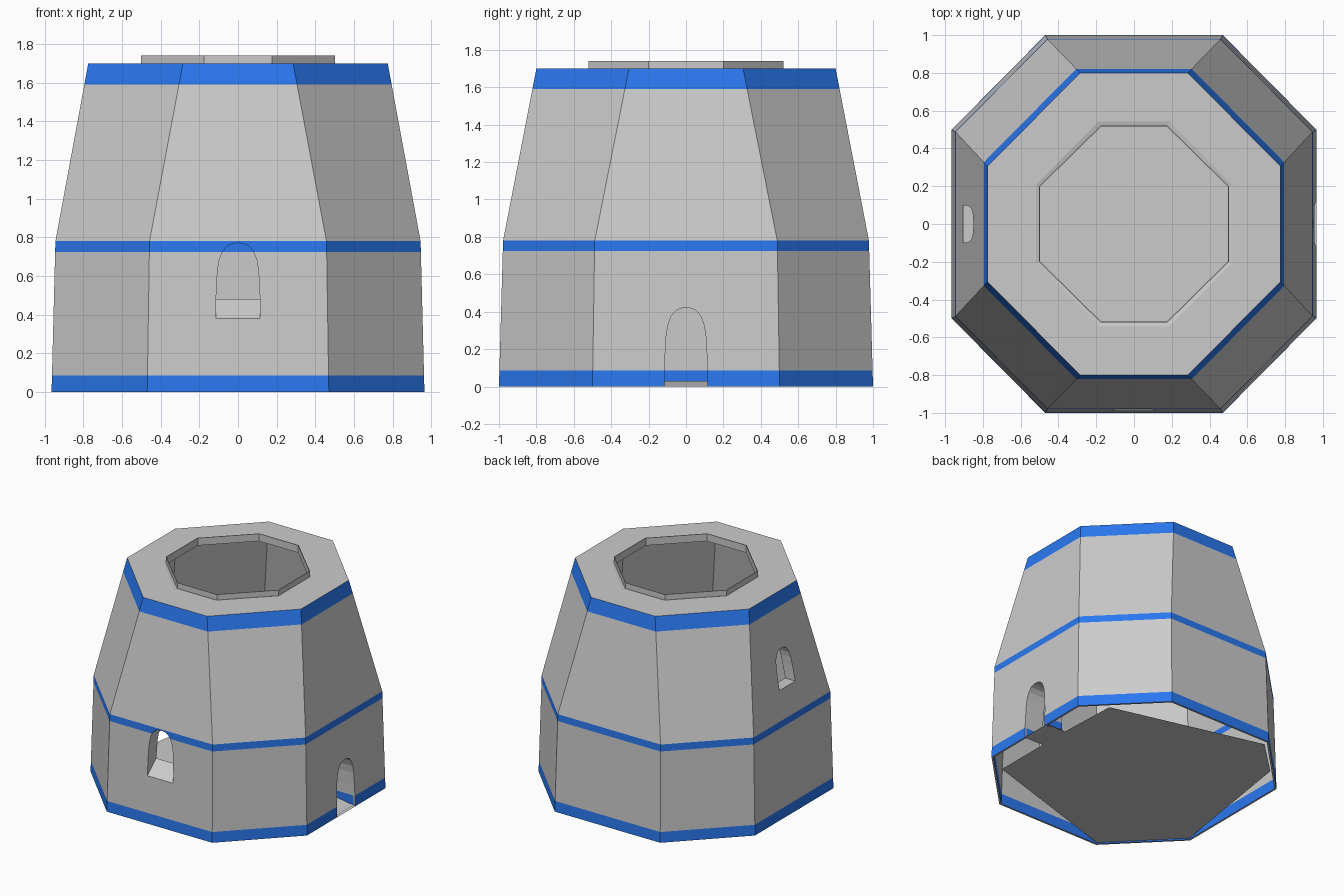
import bpy, bmesh

if "Cube" in bpy.data.objects:
    bpy.data.objects.remove(bpy.data.objects["Cube"])

grey = bpy.data.materials.new("stone")
grey.diffuse_color = (0.8, 0.8, 0.8, 1)
grey.use_nodes = True
grey.node_tree.nodes["Principled BSDF"].inputs["Base Color"].default_value = grey.diffuse_color
blue = bpy.data.materials.new("blue_paint")
blue.diffuse_color = (0.023, 0.19, 0.88, 1)
blue.use_nodes = True
blue.node_tree.nodes["Principled BSDF"].inputs["Base Color"].default_value = blue.diffuse_color
BANDS = [(-0.01, 0.085), (0.725, 0.78), (1.59, 1.71)]


def in_band(z):
    return int(any(lo < z < hi for lo, hi in BANDS))


def add_mesh(name, bm):
    bmesh.ops.recalc_face_normals(bm, faces=bm.faces)
    me = bpy.data.meshes.new(name)
    bm.to_mesh(me)
    bm.free()
    me.materials.append(grey)
    me.materials.append(blue)
    ob = bpy.data.objects.new(name, me)
    bpy.context.collection.objects.link(ob)
    return ob


# Outer wall sizes: z, half width x, half depth y, corner x, corner y
KEYS = [(0, 0.965, 1.0, 0.47, 0.5), (0.78, 0.945, 0.978, 0.458, 0.488),
        (1.70, 0.775, 0.80, 0.285, 0.305)]


def wall(z, inset=0.0):
    lo, hi = (KEYS[0], KEYS[1]) if z <= 0.78 else (KEYS[1], KEYS[2])
    t = (z - lo[0]) / (hi[0] - lo[0])
    v = [p + (q - p) * t for p, q in zip(lo, hi)]
    return (z, v[1] - inset, v[2] - inset, v[3] - inset * 0.41, v[4] - inset * 0.41)


def ring(bm, row):
    z, A, B, a, b = row
    pts = [(a, -B), (A, -b), (A, b), (a, B), (-a, B), (-A, b), (-A, -b), (-a, -B)]
    return [bm.verts.new((x, y, z)) for x, y in pts]


# Tower shell: octagonal rows up the outside, over the lid and rim, down the inside
levels = [0, 0.085, 0.725, 0.78, 1.59]
T = 0.015
rows = [wall(z) for z in levels + [1.70]]
rows += [(1.70, 0.518, 0.543, 0.188, 0.208), (1.695, 0.503, 0.522, 0.176, 0.2),
         (1.74, 0.503, 0.522, 0.176, 0.2), (1.74, 0.497, 0.516, 0.174, 0.198),
         (1.68, 0.497, 0.516, 0.174, 0.198)]
rows += [wall(1.68, T)] + [wall(z, T) for z in reversed(levels)]
bm = bmesh.new()
loops = [ring(bm, r) for r in rows]
for i, lo in enumerate(loops):
    j = (i + 1) % len(loops)
    hi = loops[j]
    is_wall = rows[i][0] != rows[j][0] and not 5 < i < 11
    for k in range(8):
        n = (k + 1) % 8
        f = bm.faces.new((lo[k], lo[n], hi[n], hi[k]))
        f.material_index = in_band((rows[i][0] + rows[j][0]) / 2) if is_wall else 0
tower = add_mesh("tower_shell", bm)

# Half of the arched opening: fraction of half width, fraction of height
ARCH = [(1, 0), (0.99, 0.2), (0.97, 0.4), (0.92, 0.64), (0.84, 0.78), (0.68, 0.9),
        (0.45, 0.97), (0.2, 0.997)]


def arch(w, z0, z1):
    half = [(w * u, z0 + (z1 - z0) * v) for u, v in ARCH]
    return half + [(0, z1)] + [(-u, z) for u, z in reversed(half)]


def place(side, u, v, z):
    d = wall(max(z, 0))[2 if side == "front" else 1] - v
    return {"front": (u, -d, z), "right": (d, u, z), "left": (-d, u, z)}[side]


def opening(name, side, w, z0, z1, depth, sill):
    pts = arch(w, z0, z1)
    # cutter through the thin wall
    bm = bmesh.new()
    low = z0 - 0.1 if z0 == 0 else z0
    cut = [(u, low if z == z0 else z) for u, z in pts]
    near = [bm.verts.new(place(side, u, -0.05, z)) for u, z in cut]
    far = [bm.verts.new(place(side, u, 0.05, z)) for u, z in cut]
    bm.faces.new(near)
    bm.faces.new(far[::-1])
    for i in range(len(cut)):
        n = (i + 1) % len(cut)
        bm.faces.new((near[i], far[i], far[n], near[n]))
    bmesh.ops.triangulate(bm, faces=bm.faces)
    cutter = add_mesh(name + "_cutter", bm)
    cutter.data.materials.clear()
    cutter.hide_render = True
    mod = tower.modifiers.new(name, "BOOLEAN")
    mod.operation, mod.solver, mod.object = "DIFFERENCE", "EXACT", cutter
    bpy.context.view_layer.objects.active = tower
    bpy.ops.object.modifier_apply(modifier=mod.name)
    bpy.data.objects.remove(cutter)
    # reveal lining the opening, with a sill rising inward
    bm = bmesh.new()
    near = [bm.verts.new(place(side, u, 0, z)) for u, z in pts]
    far = []
    for u, z in pts:
        x, y, _ = place(side, u, depth, z)
        far.append(bm.verts.new((x, y, z + sill if z == z0 else z)))
    for i in range(len(pts)):
        n = (i + 1) % len(pts)
        f = bm.faces.new((near[i], near[n], far[n], far[i]))
        f.material_index = in_band((pts[i][1] + pts[n][1]) / 2) if n else 0
    add_mesh(name + "_reveal", bm)


opening("front_window", "front", 0.115, 0.38, 0.77, 0.11, 0.10)
opening("door", "right", 0.115, 0, 0.42, 0.17, 0.03)
opening("left_window", "left", 0.10, 1.0, 1.29, 0.09, 0)

# Floor with a tongue reaching into the doorway
bm = bmesh.new()
plan = [(0.78, -0.6), (0.78, -0.13), (0.955, -0.13), (0.955, 0.13), (0.78, 0.13),
        (0.76, 0.62), (-0.48, 0.94), (-0.77, 0.66), (-0.95, -0.49), (-0.465, -0.985)]
bm.faces.new([bm.verts.new((x, y, 0.01)) for x, y in plan])
add_mesh("floor", bm)
